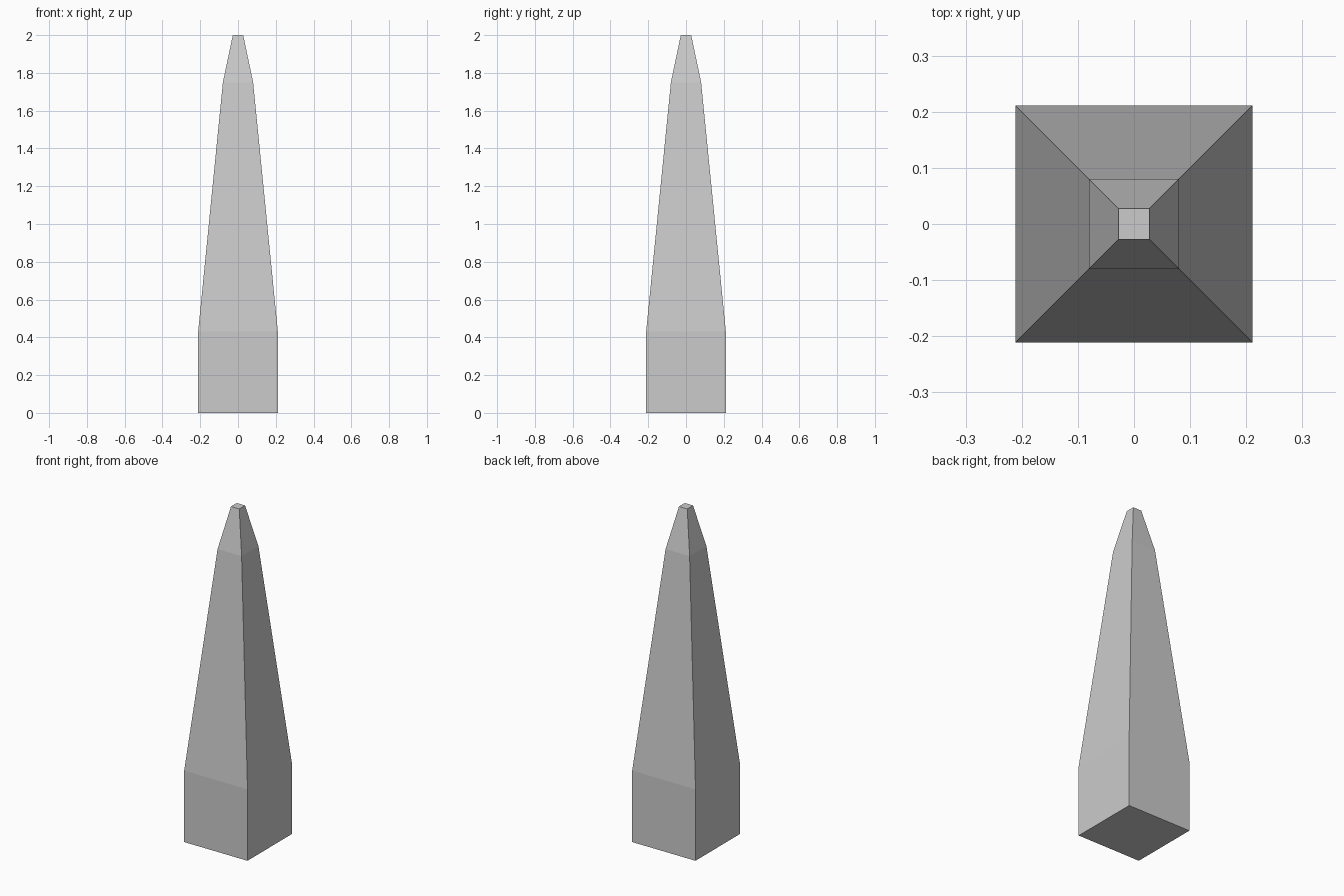
import bpy, bmesh

if "Cube" in bpy.data.objects:
    bpy.data.objects.remove(bpy.data.objects["Cube"])

# Square cross-sections of the obelisk: (half width, height)
PROFILE = [(0.211, 0.0), (0.211, 0.43), (0.08, 1.75), (0.0275, 2.0)]

bm = bmesh.new()
rings = [[bm.verts.new((sx * r, sy * r, z))
          for sx, sy in ((-1, -1), (1, -1), (1, 1), (-1, 1))]
         for r, z in PROFILE]

# Side faces between neighbouring sections
for low, high in zip(rings, rings[1:]):
    for i in range(4):
        j = (i + 1) % 4
        bm.faces.new((low[i], low[j], high[j], high[i]))

# Flat bottom and blunt tip
bm.faces.new(rings[0][::-1])
bm.faces.new(rings[-1])

mesh = bpy.data.meshes.new("obelisk")
bm.to_mesh(mesh)
bm.free()
bpy.context.collection.objects.link(bpy.data.objects.new("obelisk", mesh))
